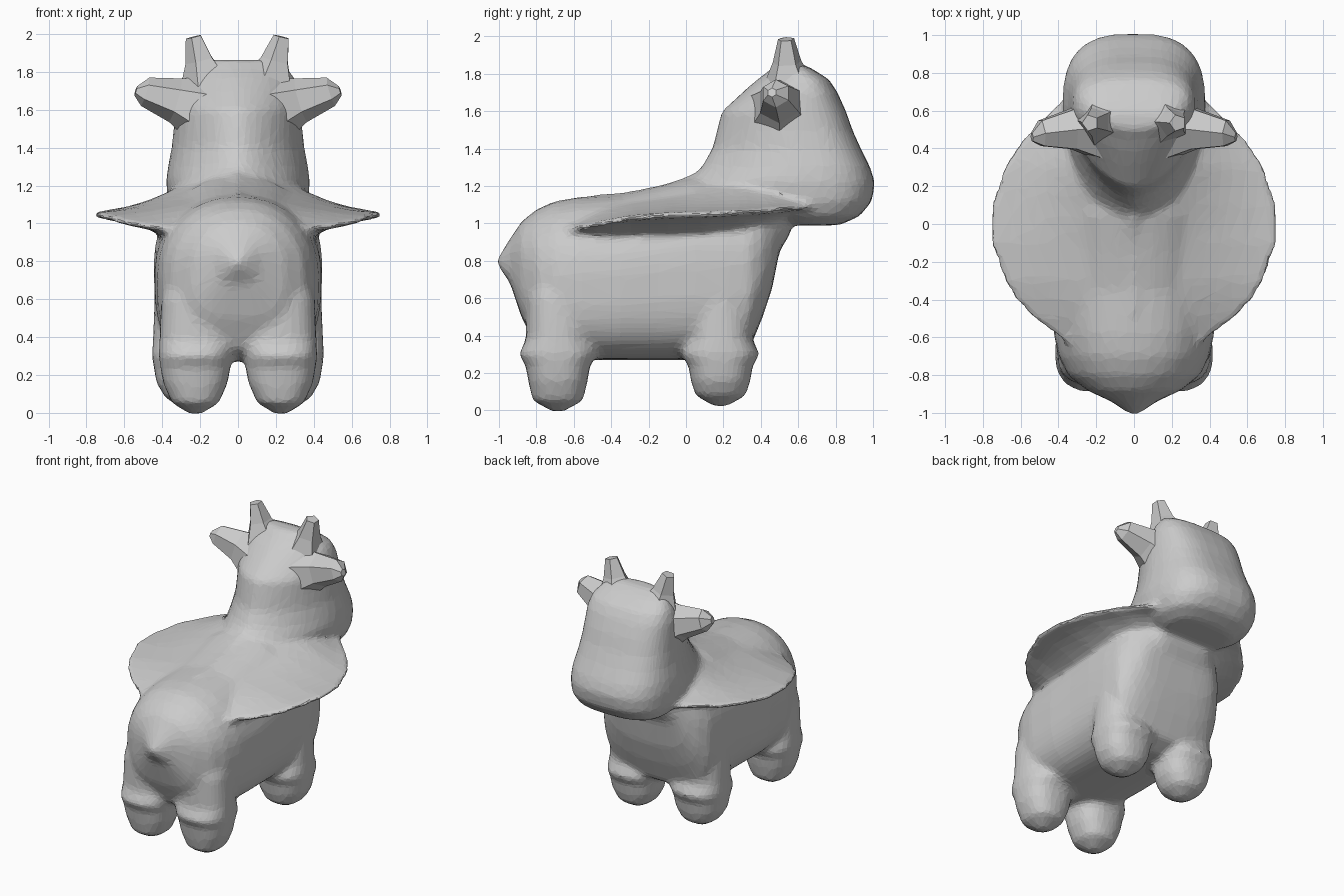
import bpy, bmesh
from math import sin, cos, pi
from mathutils import Vector

if "Cube" in bpy.data.objects:
    bpy.data.objects.remove(bpy.data.objects["Cube"])


def loft(bm, rings):
    """Skin a list of equal-length closed rings and cap both ends."""
    rows = [[bm.verts.new(p) for p in r] for r in rings]
    n = len(rows[0])
    for a, b in zip(rows, rows[1:]):
        for i in range(n):
            bm.faces.new((a[i], a[(i + 1) % n], b[(i + 1) % n], b[i]))
    bm.faces.new(rows[0][::-1])
    bm.faces.new(rows[-1])


def sup(v, e):
    return (1 if v >= 0 else -1) * abs(v) ** (2 / e)


def finish(bm, name):
    bmesh.ops.recalc_face_normals(bm, faces=bm.faces)
    me = bpy.data.meshes.new(name)
    bm.to_mesh(me)
    bm.free()
    ob = bpy.data.objects.new(name, me)
    bpy.context.collection.objects.link(ob)
    return ob


bm = bmesh.new()
N = 32
ANG = [2 * pi * i / N for i in range(N)]

# torso with pointed tail: y, bottom, top, half width
torso = [(-1.01, .78, .81, .02), (-.94, .68, .92, .12), (-.88, .5, 1.01, .25),
         (-.8, .34, 1.075, .35), (-.7, .28, 1.12, .4), (-.58, .27, 1.14, .425),
         (-.35, .27, 1.155, .44), (-.15, .27, 1.2, .44), (.05, .27, 1.25, .445),
         (.22, .27, 1.25, .445), (.34, .33, 1.22, .435), (.41, .5, 1.2, .39),
         (.46, .65, 1.15, .33), (.5, .85, 1.12, .27), (.56, .95, 1.1, .2)]
rings = []
for y, b, t, w in torso:
    c = b + (t - b) * .52
    ring = []
    for a in ANG:
        e = 2.15 if sin(a) > 0 else 3.2
        d = (t - c) if sin(a) > 0 else (c - b)
        ring.append((w * sup(cos(a), e), y, c + d * sup(sin(a), e)))
    rings.append(ring)
loft(bm, rings)

# legs: z, half width, half depth, inward shift
for s in (-1, 1):
    for x, y, z0 in ((.225, -.685, .003), (.26, .185, .03)):
        loft(bm, [[(s * (x + k) + w * sup(cos(a), 2.4), y + d * sup(sin(a), 2.5), z)
                   for a in ANG]
                  for z, w, d, k in ((z0 - .01, .03, .03, 0), (z0 + .05, .125, .135, 0),
                                     (.16, .172, .16, 0), (.24, .185, .172, 0),
                                     (.3, .195, .21, 0), (.38, .2, .17, -.01),
                                     (.6, .2, .17, -.02), (.85, .16, .11, -.05))])

# head and neck: z, back y, front y, half width
head = [(.99, .42, .82, .24), (1.04, .3, .93, .33), (1.12, .1, .995, .37),
        (1.22, .0, 1.01, .38), (1.3, .08, .985, .37), (1.4, .14, .935, .35),
        (1.5, .165, .89, .34), (1.6, .19, .855, .335), (1.7, .3, .81, .325),
        (1.77, .38, .765, .3), (1.83, .46, .67, .25), (1.865, .5, .59, .19)]
rings = []
for z, y0, y1, w in head:
    c = y0 + (y1 - y0) * .6
    ring = []
    for a in ANG:
        e = 2.8 if sin(a) > 0 else 1.7
        d = (y1 - c) if sin(a) > 0 else (c - y0)
        ring.append((w * sup(cos(a), e), c + d * sup(sin(a), e), z))
    rings.append(ring)
loft(bm, rings)

# flared shoulder cape: y, half width, edge z, centre z, underside depth
cape = [(-.64, .35, .97, 1.1, .2), (-.58, .42, .975, 1.12, .3), (-.5, .535, .99, 1.14, .4),
        (-.4, .63, 1.01, 1.15, .42), (-.3, .685, 1.03, 1.16, .42), (-.1, .76, 1.045, 1.2, .42),
        (.1, .755, 1.05, 1.28, .42), (.3, .69, 1.06, 1.38, .4), (.45, .59, 1.07, 1.42, .26),
        (.58, .46, 1.085, 1.38, .06), (.68, .36, 1.09, 1.3, .03)]
T = [i / 12 for i in range(-12, 13)]
loft(bm, [[(t * w, y, e + .013 + (c - e) * (1 - abs(t)) ** 1.6) for t in T]
          + [(t * w, y, e - .017 - h * (1 - abs(t)) ** 2) for t in T[::-1]]
          for y, w, e, c, h in cape])

# fuse into one soft body, then facet it
body = finish(bm, "animal_body")
m = body.modifiers.new("fuse", 'REMESH')
m.mode = 'VOXEL'
m.voxel_size = .017
m = body.modifiers.new("soften", 'SMOOTH')
m.factor = .5
m.iterations = 16
m = body.modifiers.new("facet", 'DECIMATE')
m.ratio = .1


def spike(name, sections, sides):
    """Low-poly tapering stub through (centre, radius) sections."""
    b = bmesh.new()
    axis = (Vector(sections[-1][0]) - Vector(sections[0][0])).normalized()
    u = axis.cross(Vector((0, 1, 0))).normalized()
    v = axis.cross(u)
    loft(b, [[Vector(c) + r * (cos(2 * pi * i / sides) * u + sin(2 * pi * i / sides) * v)
              for i in range(sides)] for c, r in sections])
    return finish(b, name)


# ears and horns
for s, side in ((-1, "left"), (1, "right")):
    spike("ear_" + side, [((s * .2, .5, 1.6), .18), ((s * .33, .5, 1.65), .12),
                          ((s * .49, .48, 1.695), .078), ((s * .54, .46, 1.7), .025)], 6)
    spike("horn_" + side, [((s * .17, .55, 1.74), .14), ((s * .2, .54, 1.86), .08),
                           ((s * .232, .535, 1.985), .045)], 5)
